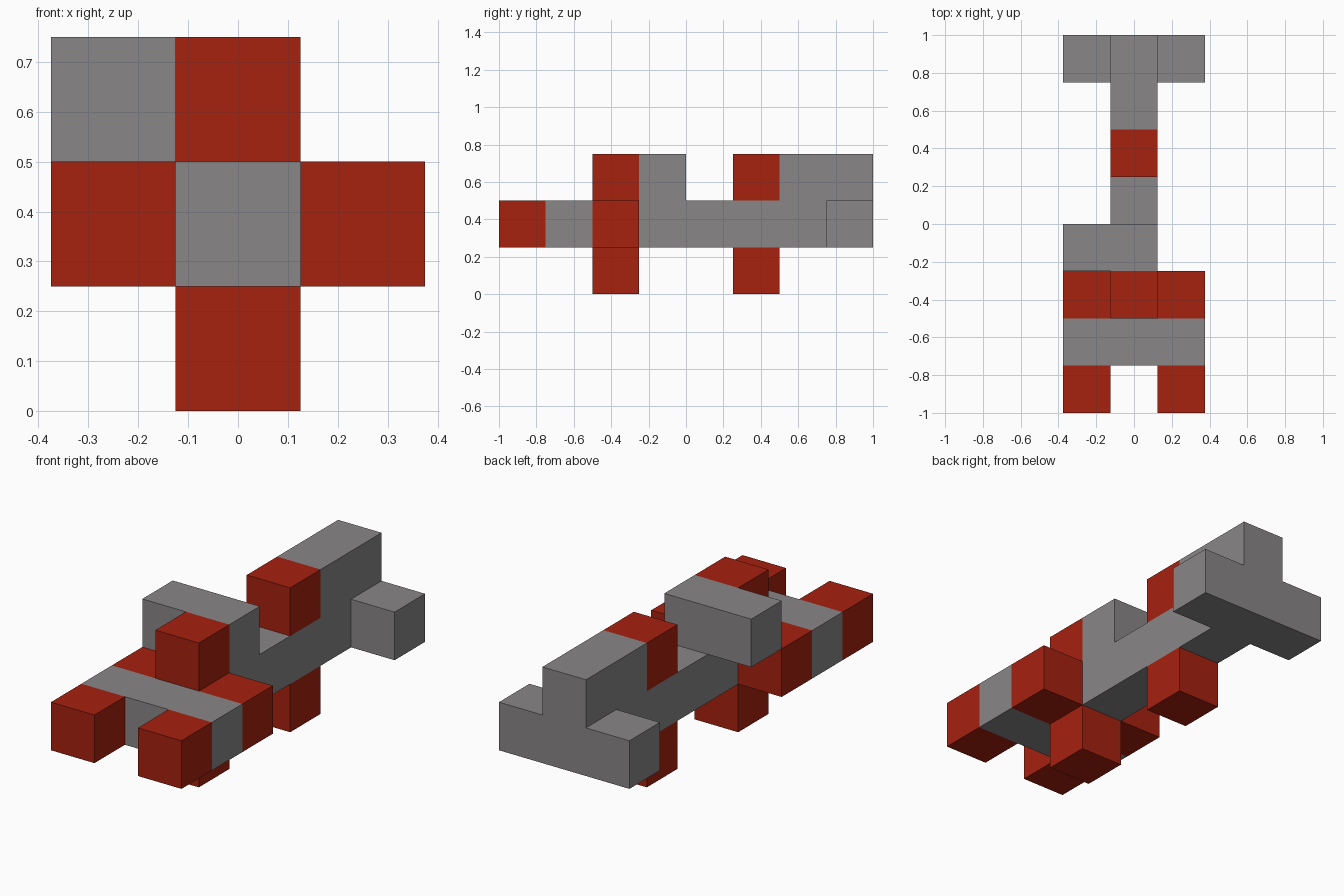
import bpy
import bmesh
from mathutils import Vector

cube = bpy.data.objects.get("Cube")
if cube:
    bpy.data.objects.remove(cube, do_unlink=True)

CELL = 0.25                        # every part is a whole number of cells
ORIGIN = Vector((-1.5, -4, 0))     # corner of the grid, in cells


def material(name, colour):
    mat = bpy.data.materials.new(name)
    mat.use_nodes = True
    mat.diffuse_color = colour
    mat.node_tree.nodes["Principled BSDF"].inputs["Base Color"].default_value = colour
    return mat


grey = material("grey", (0.25, 0.24, 0.24, 1))
red = material("red", (0.38, 0.015, 0.0045, 1))


def block(name, mat, start, size=(1, 1, 1)):
    """Box from a starting grid cell, spanning size cells."""
    start, size = Vector(start), Vector(size)
    bm = bmesh.new()
    bmesh.ops.create_cube(bm, size=CELL)
    bmesh.ops.scale(bm, vec=size, verts=bm.verts)
    mesh = bpy.data.meshes.new(name)
    bm.to_mesh(mesh)
    bm.free()
    mesh.materials.append(mat)
    obj = bpy.data.objects.new(name, mesh)
    obj.location = (ORIGIN + start + size / 2) * CELL
    bpy.context.collection.objects.link(obj)
    return obj


# Central body and front crossbar
block("body", grey, (1, 2, 1), (1, 6, 1))
block("front_crossbar", grey, (0, 1, 1), (3, 1, 1))

# Paired blocks on both sides
for side, x in (("right", 0), ("left", 2)):
    block(f"{side}_front_prong", red, (x, 0, 1))
    block(f"{side}_shoulder", red, (x, 2, 1))
    block(f"{side}_tail_fin", grey, (x, 7, 1))

# Feet under the body
for name, y in (("front_foot", 2), ("rear_foot", 5)):
    block(name, red, (1, y, 0))

# Raised blocks on top
block("front_tower", red, (1, 2, 2))
block("offset_bar", grey, (0, 3, 2), (2, 1, 1))
block("rear_tower", red, (1, 5, 2))
block("tail_ridge", grey, (1, 6, 2), (1, 2, 1))
